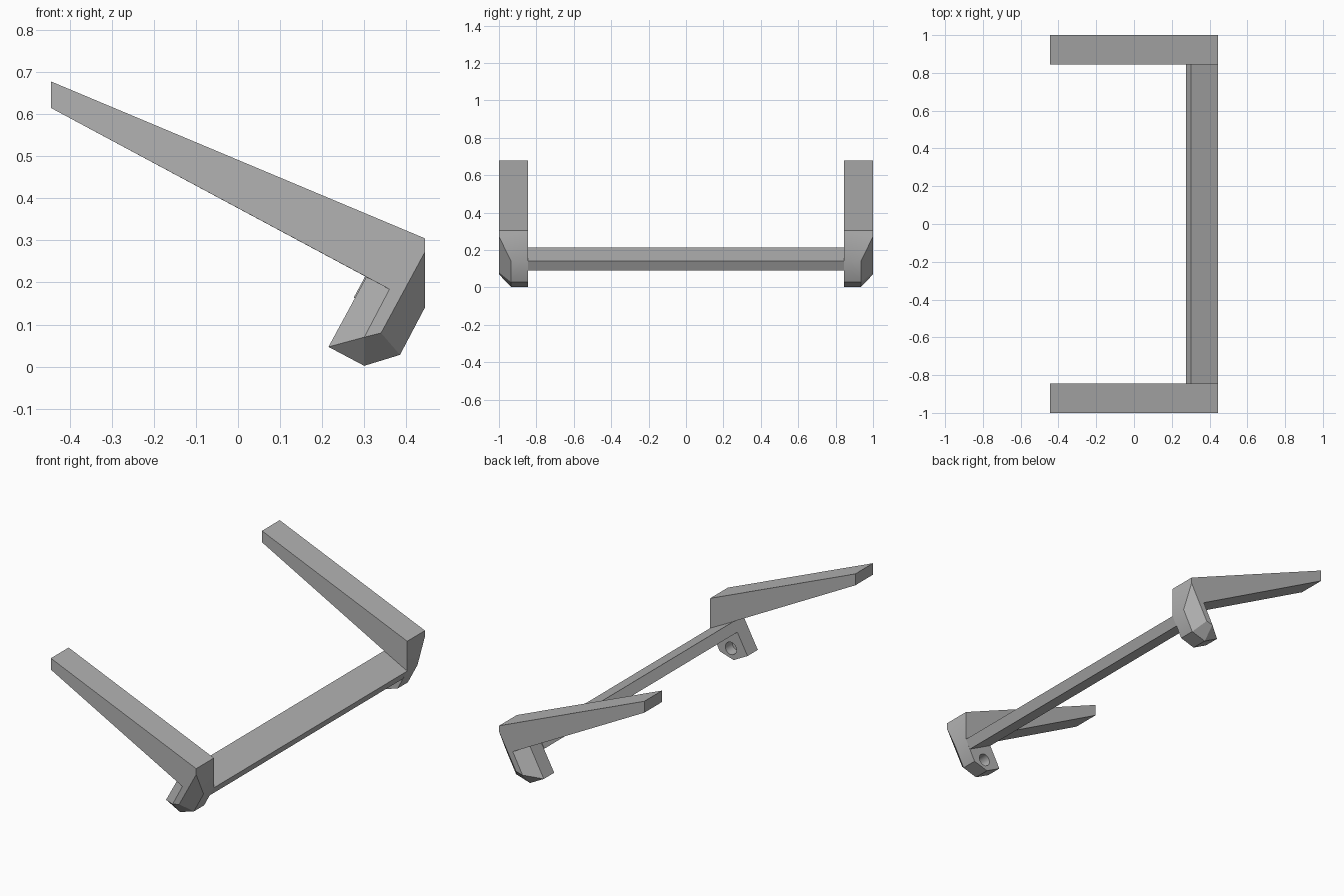
import bpy
import bmesh
from mathutils import Matrix
from math import radians

default = bpy.data.objects.get("Cube")
if default:
    bpy.data.objects.remove(default, do_unlink=True)

INNER, STEP, OUTER = 0.845, 0.935, 1.0

grey = bpy.data.materials.new("plain grey")
grey.use_nodes = True
grey.diffuse_color = (0.45, 0.45, 0.45, 1)
grey.node_tree.nodes["Principled BSDF"].inputs["Base Color"].default_value = grey.diffuse_color


def add_object(name, bm):
    bmesh.ops.recalc_face_normals(bm, faces=bm.faces)
    mesh = bpy.data.meshes.new(name)
    bm.to_mesh(mesh)
    bm.free()
    mesh.materials.append(grey)
    obj = bpy.data.objects.new(name, mesh)
    bpy.context.collection.objects.link(obj)
    return obj


def activate(obj):
    bpy.ops.object.select_all(action='DESELECT')
    obj.select_set(True)
    bpy.context.view_layer.objects.active = obj


def ring(bm, points, y):
    return [bm.verts.new((x, y, z)) for x, z in points]


# Side profiles: tapered arm outline and the hooked lug below its heel
tip_top, tip_low, heel = (-0.445, 0.678), (-0.445, 0.615), (0.444, 0.305)
lug = [(0.444, 0.14), (0.385, 0.028), (0.30, 0.002), (0.215, 0.047), (0.305, 0.213)]
lug_small = [(0.444, 0.272), (0.34, 0.08), (0.30, 0.07), (0.36, 0.184)]

# Arm with lug, chamfered towards the outer side
bm = bmesh.new()
inner = ring(bm, [tip_top, heel] + lug + [tip_low], -INNER)
step = ring(bm, lug, -STEP)
outer = ring(bm, [tip_top, heel] + lug_small + [tip_low], -OUTER)
bm.faces.new(inner)
bm.faces.new(outer)
bm.faces.new([inner[0], inner[1], outer[1], outer[0]])
bm.faces.new([inner[1], inner[2], step[0], outer[2], outer[1]])
for i in range(4):
    bm.faces.new([inner[i + 2], inner[i + 3], step[i + 1], step[i]])
bm.faces.new([inner[6], inner[7], outer[6], outer[5], step[4]])
bm.faces.new([inner[7], inner[0], outer[0], outer[6]])
for i in range(2):
    bm.faces.new([outer[i + 2], step[i], step[i + 1], outer[i + 3]])
bm.faces.new([outer[4], step[2], step[3]])
bm.faces.new([outer[4], step[3], step[4], outer[5]])
arms = add_object("side_arms", bm)

# Blind pivot hole in the inner side of the lug
bm = bmesh.new()
place = Matrix.Translation((0.317, -INNER, 0.062)) @ Matrix.Rotation(radians(90), 4, 'X')
bmesh.ops.create_cone(bm, cap_ends=True, segments=24, radius1=0.034, radius2=0.034,
                      depth=0.12, matrix=place)
cutter = add_object("hole_cutter", bm)
cutter.hide_render = True

activate(arms)
cut = arms.modifiers.new("hole", 'BOOLEAN')
cut.operation = 'DIFFERENCE'
cut.solver = 'EXACT'
cut.object = cutter
mirror = arms.modifiers.new("mirror", 'MIRROR')
mirror.use_axis = (False, True, False)
for name in ("hole", "mirror"):
    bpy.ops.object.modifier_apply(modifier=name)
bpy.data.objects.remove(cutter, do_unlink=True)
bpy.ops.object.shade_smooth_by_angle(angle=radians(30))

# Flat cross bar, tilted with the arms
bm = bmesh.new()
bar_profile = [(0.302, 0.214), (0.444, 0.14), (0.417, 0.09), (0.275, 0.164)]
near, far = ring(bm, bar_profile, -INNER), ring(bm, bar_profile, INNER)
bm.faces.new(near)
bm.faces.new(far)
for i in range(4):
    j = (i + 1) % 4
    bm.faces.new([near[i], near[j], far[j], far[i]])
add_object("cross_bar", bm)
